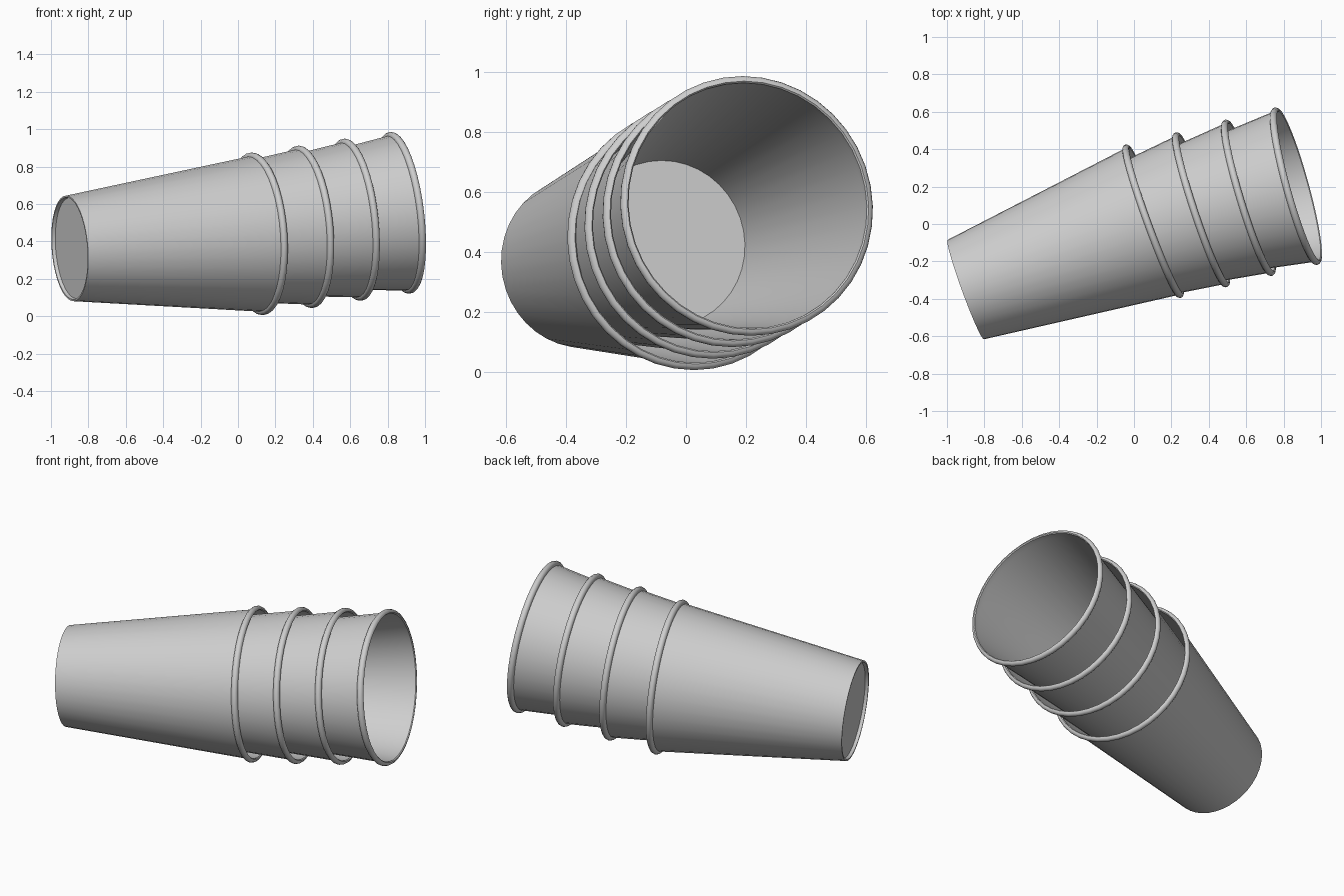
import bpy, bmesh, math
from mathutils import Vector

if "Cube" in bpy.data.objects:
    bpy.data.objects.remove(bpy.data.objects["Cube"])

SEG = 40
HEIGHT = 1.069          # base to middle of the rolled lip

grey = bpy.data.materials.new("light grey plastic")
grey.diffuse_color = (0.62, 0.62, 0.62, 1)
grey.use_nodes = True
grey.node_tree.nodes["Principled BSDF"].inputs["Base Color"].default_value = grey.diffuse_color

# Cup cross-section (radius, height): recessed base, tapered wall, rolled lip, inside
profile = [(0, 0.018), (0.270, 0.018), (0.274, 0.0), (0.283, 0.0), (0.4155, HEIGHT - 0.019)]
for i in range(7):
    a = math.radians(-75 + i * 27.5)
    profile.append((0.417 + 0.019 * math.cos(a), HEIGHT + 0.019 * math.sin(a)))
profile += [(0.412, HEIGHT + 0.014), (0.411, HEIGHT - 0.019), (0.279, 0.026), (0, 0.026)]


def make_cup(name, rim, slope_y, nz):
    """Lathe one cup and place it by its rim centre and axis direction."""
    bm = bmesh.new()
    verts = [bm.verts.new((r, 0, h)) for r, h in profile]
    edges = [bm.edges.new(p) for p in zip(verts, verts[1:])]
    bmesh.ops.spin(bm, geom=verts + edges, cent=(0, 0, 0), axis=(0, 0, 1),
                   angle=math.tau, steps=SEG, use_duplicate=False)
    bmesh.ops.remove_doubles(bm, verts=bm.verts, dist=0.0005)
    bmesh.ops.recalc_face_normals(bm, faces=bm.faces)
    mesh = bpy.data.meshes.new(name)
    bm.to_mesh(mesh)
    bm.free()
    mesh.materials.append(grey)
    for p in mesh.polygons:
        p.use_smooth = True
    mesh.set_sharp_from_angle(angle=math.radians(40))
    obj = bpy.data.objects.new(name, mesh)
    bpy.context.collection.objects.link(obj)
    nx = math.sqrt((1 - nz * nz) / (1 + slope_y ** 2))
    axis = Vector((nx, nx * slope_y, nz)).normalized()
    obj.rotation_mode = 'QUATERNION'
    obj.rotation_quaternion = axis.to_track_quat('Z', 'Y')
    obj.location = Vector(rim) - axis * HEIGHT


# Four nested cups, each tilted slightly from the one before
make_cup("outer_cup", (0.102, 0.015, 0.4405), 0.365, 0.073)
make_cup("second_cup", (0.359, 0.076, 0.478), 0.333, 0.089)
make_cup("third_cup", (0.612, 0.140, 0.516), 0.303, 0.105)
make_cup("inner_cup", (0.866, 0.202, 0.553), 0.275, 0.120)
